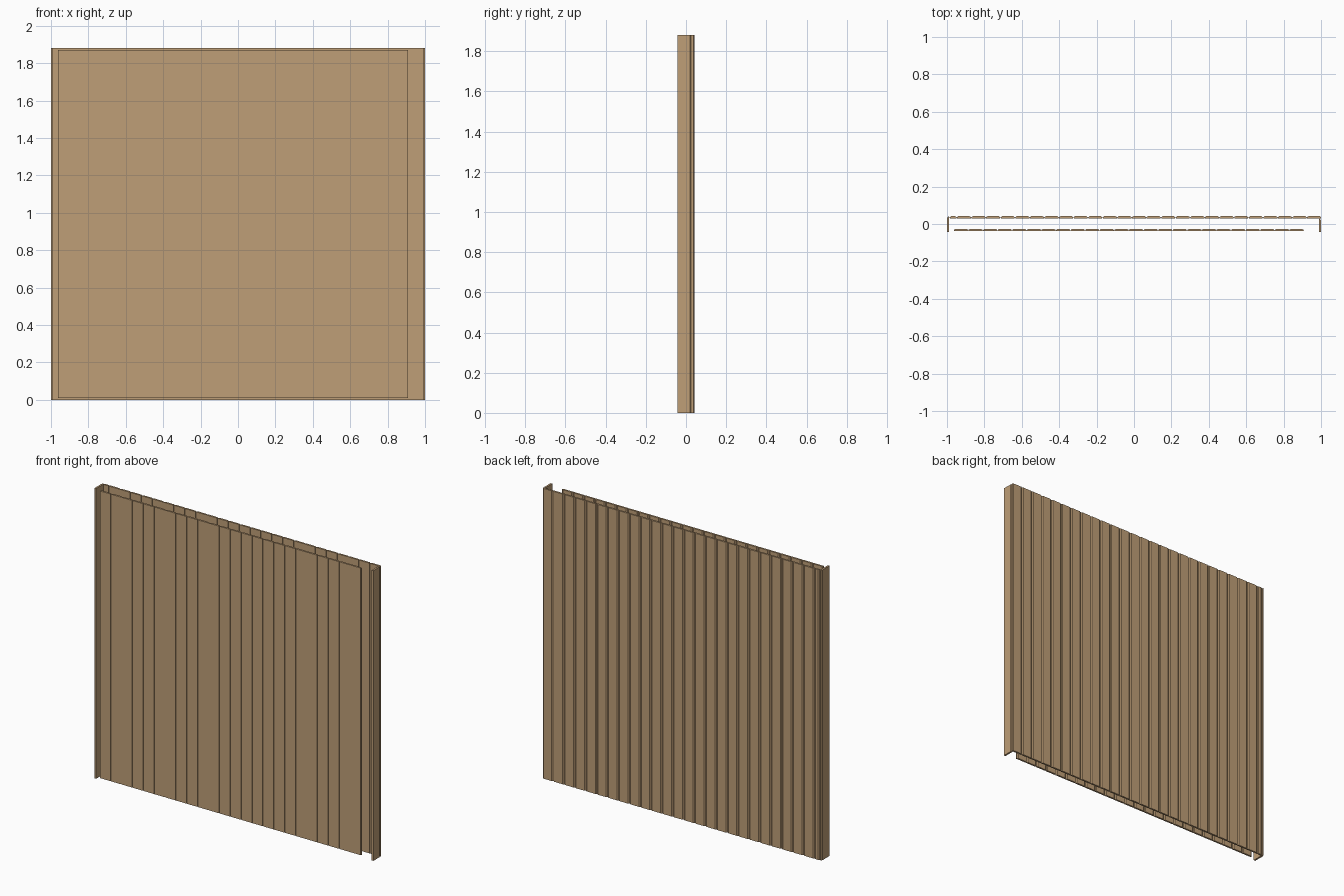
import bpy, bmesh
from mathutils import Vector

if "Cube" in bpy.data.objects:
    bpy.data.objects.remove(bpy.data.objects["Cube"])

PITCH, T = 0.078, 0.012          # board width and thickness
H = 1.88                         # full wall height

wood = bpy.data.materials.new("light_wood")
wood.diffuse_color = (0.52, 0.345, 0.185, 1)
wood.use_nodes = True
wood.node_tree.nodes["Principled BSDF"].inputs["Base Color"].default_value = wood.diffuse_color


def board_profile(w, cham_a=0.007, cham_b=0.007, tongue=0.004):
    """Cross-section: u along the width, v from inner face to bevelled face."""
    return [(0, 0), (w - tongue, 0), (w - tongue, 0.004), (w, 0.004), (w, 0.007),
            (w - tongue, 0.007), (w - tongue - cham_b, T), (cham_a, T), (0, 0.007)]


def panel(name, origin, along, outward, widths, z0, z1, **profile):
    """Row of upright tongue-and-groove boards as one object."""
    bm = bmesh.new()
    start = Vector(origin)
    along, outward = Vector(along), Vector(outward)
    for w in widths:
        pts = [start + along * u + outward * v for u, v in board_profile(w, **profile)]
        low = [bm.verts.new((p.x, p.y, z0)) for p in pts]
        top = [bm.verts.new((p.x, p.y, z1)) for p in pts]
        bm.faces.new(low)
        bm.faces.new(top)
        n = len(pts)
        for i in range(n):
            j = (i + 1) % n
            bm.faces.new((low[i], low[j], top[j], top[i]))
        start += along * w
    bmesh.ops.recalc_face_normals(bm, faces=bm.faces[:])
    me = bpy.data.meshes.new(name)
    bm.to_mesh(me)
    bm.free()
    me.materials.append(wood)
    ob = bpy.data.objects.new(name, me)
    bpy.context.collection.objects.link(ob)
    return ob


# Inner cladding: 24 boards, smooth face to the front
panel("front_cladding", (-0.962, -0.038, 0), (1, 0, 0), (0, 1, 0),
      [PITCH] * 24, 0.01, 1.87)

# Outer cladding: full boards from the right, last one cut to fit
full = 25
panel("back_cladding", (1.0, 0.030, 0), (-1, 0, 0), (0, 1, 0),
      [PITCH] * full + [1.988 - full * PITCH], 0, H)

# Corner boards returning to the front, bevelled at the back edge
panel("right_corner_board", (1.0 - T, -0.042, 0), (0, 1, 0), (1, 0, 0),
      [0.072], 0, H, cham_a=0)
panel("left_corner_board", (-1.0 + T, -0.042, 0), (0, 1, 0), (-1, 0, 0),
      [0.084], 0, H, cham_a=0)
